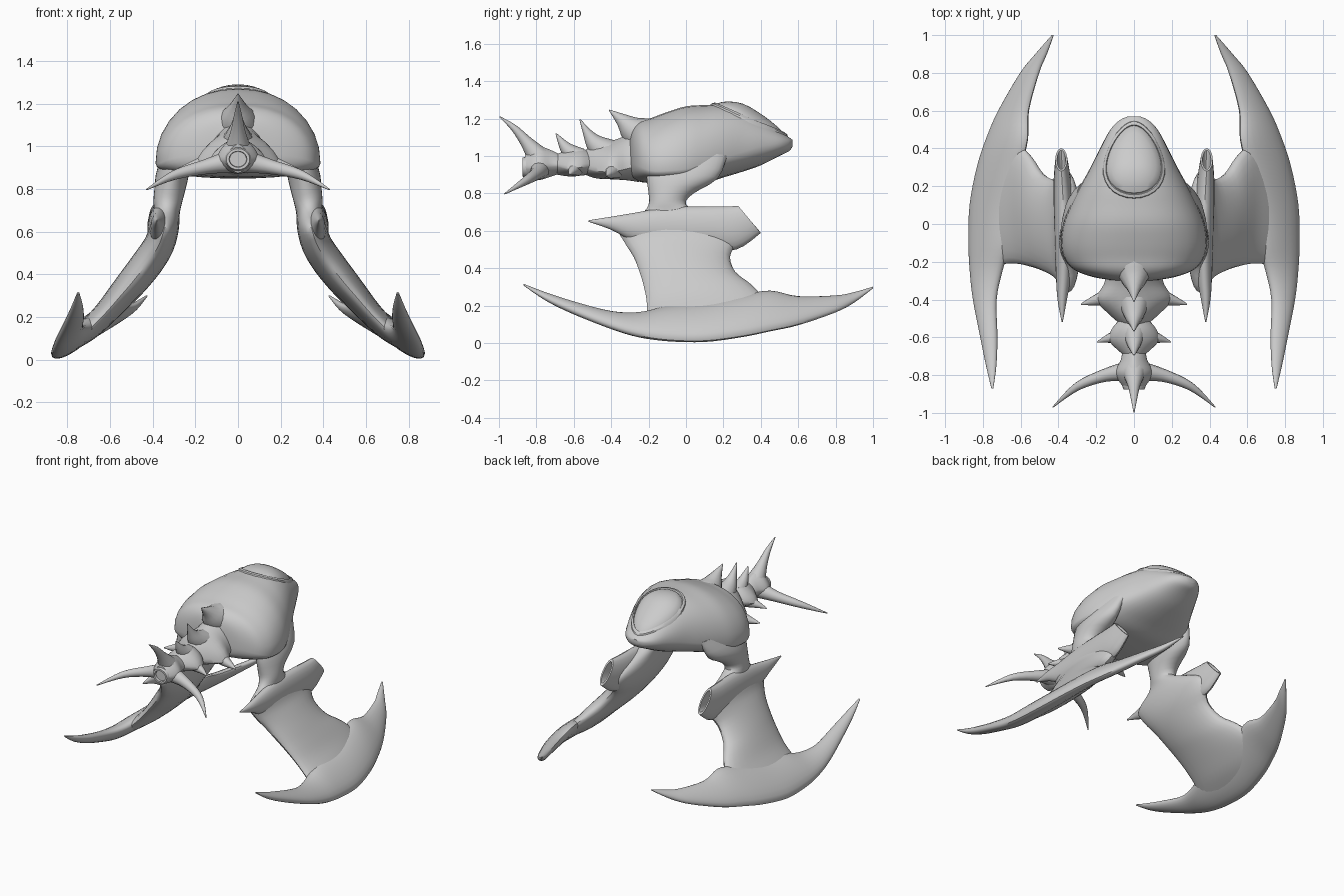
import bpy, bmesh
from math import sin, cos, pi
from mathutils import Vector


def catmull(rows, n=4):
    """Smoothly interpolate rows of numbers."""
    out = []
    for i in range(len(rows) - 1):
        a, b, c, d = rows[max(i - 1, 0)], rows[i], rows[i + 1], rows[min(i + 2, len(rows) - 1)]
        for k in range(n):
            t = k / n
            out.append(tuple(q + .5 * t * (r - p + t * (2 * p - 5 * q + 4 * r - s + t * (3 * (q - r) + s - p)))
                             for p, q, r, s in zip(a, b, c, d)))
    return out + [tuple(rows[-1])]


def loft(name, rings, mirror=False, angle=40):
    """Skin a list of closed rings and cap both ends."""
    bm = bmesh.new()
    vs = [[bm.verts.new(p) for p in r] for r in rings]
    n = len(vs[0])
    for a, b in zip(vs, vs[1:]):
        for i in range(n):
            j = (i + 1) % n
            bm.faces.new((a[i], a[j], b[j], b[i]))
    bm.faces.new(vs[0][::-1])
    bm.faces.new(vs[-1])
    bmesh.ops.recalc_face_normals(bm, faces=bm.faces)
    me = bpy.data.meshes.new(name)
    bm.to_mesh(me)
    bm.free()
    ob = bpy.data.objects.new(name, me)
    bpy.context.collection.objects.link(ob)
    bpy.ops.object.select_all(action='DESELECT')
    ob.select_set(True)
    bpy.context.view_layer.objects.active = ob
    bpy.ops.object.shade_smooth_by_angle(angle=angle * pi / 180)
    if mirror:
        ob.modifiers.new("mirror", 'MIRROR')
    return ob


def angles(n):
    return [2 * pi * i / n for i in range(n)]


def spow(v, e):
    return (1 if v >= 0 else -1) * abs(v) ** e


def hull_ring(row, p, n=32):
    """Cross-section: half width, widest height, bottom, top."""
    y, w, zm, zb, zt = row
    return [(w * spow(cos(a), 2 / p), y,
             zm + (zt - zm if sin(a) > 0 else zm - zb) * spow(sin(a), 2 / p)) for a in angles(n)]


def spike(name, pts, mirror=False):
    """Tapering curved spike through (x, y, z, radius)."""
    rows = catmull(pts)
    rings = []
    for i, r in enumerate(rows):
        t = Vector(rows[min(i + 1, len(rows) - 1)][:3]) - Vector(rows[max(i - 1, 0)][:3])
        side = t.cross(Vector((0.2, 0, 1) if mirror else (1, 0, 0))).normalized()
        up = t.cross(side).normalized()
        c = Vector(r[:3])
        rings.append([c + max(r[3], .002) * (side * cos(a) + up * sin(a)) for a in angles(12)])
    return loft(name, rings, mirror)


# Main hull
hull = catmull([
    (-.30, .10, .98, .90, 1.10), (-.28, .22, .96, .88, 1.15), (-.24, .32, .94, .86, 1.185),
    (-.18, .37, .92, .855, 1.205), (-.10, .387, .92, .85, 1.235), (0, .375, .93, .85, 1.265),
    (.10, .335, .96, .855, 1.272), (.20, .285, .99, .885, 1.275), (.30, .23, 1.02, .915, 1.26),
    (.40, .18, 1.05, .95, 1.205), (.50, .125, 1.065, 1.0, 1.135), (.55, .075, 1.07, 1.025, 1.10),
    (.57, .03, 1.07, 1.05, 1.085)])
loft("hull", [hull_ring(r, 2.2) for r in hull])


def hull_top(x, y):
    for a, b in zip(hull, hull[1:]):
        if a[0] <= y <= b[0]:
            t = (y - a[0]) / (b[0] - a[0])
            _, w, zm, _, zt = [p + t * (q - p) for p, q in zip(a, b)]
            return zm + (zt - zm) * max(0, 1 - (abs(x) / w) ** 2.2) ** (1 / 2.2)
    return 1.1


# Canopy with raised rim and groove
rings = []
for s, lift in [(1.16, -.012), (1.12, .008), (1.03, .010), (1.0, -.002), (.96, .006),
                (.8, .014), (.6, .018), (.4, .02), (.2, .021), (.02, .021)]:
    ring = []
    for a in angles(32):
        x, y = s * .14 * cos(a) * (1 - .28 * sin(a)), .34 + s * .18 * sin(a)
        ring.append((x, y, hull_top(x, y) + lift))
    rings.append(ring)
loft("canopy", rings, angle=30)

# Leg and wing plate: centre x, z, rear y, front y, half thickness
plate = catmull([
    (.27, 1.0, -.21, .22, .05), (.305, .88, -.21, .17, .075), (.32, .80, -.20, .04, .072),
    (.33, .74, -.20, .0, .067), (.335, .69, -.24, .10, .062), (.345, .62, -.36, .26, .068),
    (.37, .54, -.33, .27, .072), (.42, .46, -.28, .235, .075), (.49, .37, -.245, .27, .072),
    (.55, .30, -.225, .36, .065), (.62, .22, -.21, .42, .056), (.70, .14, -.215, .36, .05),
    (.77, .08, -.26, .28, .035)], 3)
rings = []
for i, (x, z, yr, yf, t) in enumerate(plate):
    a, b = plate[max(i - 1, 0)], plate[min(i + 1, len(plate) - 1)]
    d = Vector((b[0] - a[0], b[1] - a[1])).normalized()
    rings.append([(x - d.y * t * sin(k), (yr + yf) / 2 + (yf - yr) / 2 * cos(k), z + d.x * t * sin(k))
                  for k in angles(28)])
loft("wing_plate", rings, True)

# Crescent blade: y, outer x z, inner x z, half thickness
blade = catmull([
    (-.87, .755, .31, .745, .315, .004), (-.75, .782, .235, .73, .262, .02),
    (-.6, .812, .165, .725, .21, .03), (-.4, .85, .085, .73, .16, .036),
    (-.25, .866, .04, .70, .155, .044), (-.1, .872, .017, .66, .19, .05),
    (.1, .866, .012, .64, .21, .05), (.3, .828, .037, .60, .25, .048),
    (.45, .78, .067, .565, .275, .044), (.6, .715, .10, .56, .245, .038),
    (.8, .60, .168, .505, .25, .027), (.9, .52, .22, .463, .268, .019),
    (1.0, .435, .294, .425, .3, .004)])
rings = []
for y, ox, oz, ix, iz, t in blade:
    o, e = Vector((ox, oz)), Vector((ix, iz))
    c, h = (o + e) / 2, (e - o) / 2
    p = Vector((-h.y, h.x)).normalized() * t
    rings.append([(c.x + h.x * cos(k) + p.x * sin(k), y, c.y + h.y * cos(k) + p.y * sin(k))
                  for k in angles(20)])
loft("crescent_blade", rings, True)

# Intake pod with rear spike: y, x, z, half width, half height, slant
pod = catmull([
    (-.52, .38, .652, .003, .004, 0), (-.40, .38, .64, .025, .035, 0), (-.28, .373, .62, .04, .075, 0),
    (-.1, .37, .615, .05, .11, 0), (.1, .375, .615, .05, .115, .0), (.24, .38, .615, .045, .115, .03),
    (.34, .385, .66, .032, .072, .06)])
pod += [(.34, .385, .66, .022, .058, .05), (.24, .38, .64, .018, .05, .05)]
loft("intake_pod", [[(x + w * cos(a), y - s * sin(a), z + h * sin(a)) for a in angles(20)]
                    for y, x, z, w, h, s in pod], True)

# Tail segments
segments = {
    "tail_front": [(-.25, .14, .95, .86, 1.15), (-.32, .16, .93, .87, 1.11), (-.40, .20, .915, .875, 1.08),
                   (-.48, .13, .92, .88, 1.065), (-.54, .06, .94, .90, 1.03)],
    "tail_middle": [(-.51, .08, .95, .90, 1.02), (-.56, .12, .94, .895, 1.04), (-.62, .13, .93, .89, 1.035),
                    (-.69, .06, .95, .90, 1.01)],
    "tail_rear": [(-.66, .06, .95, .91, 1.0), (-.72, .07, .95, .89, 1.03), (-.79, .10, .94, .87, 1.05),
                  (-.86, .06, .94, .875, 1.01)]}
for name, rows in segments.items():
    loft(name, [hull_ring(r, 1.5, 24) for r in catmull(rows)])

# Exhaust nozzle
loft("nozzle", [[(r * cos(a), y, .94 + r * .9 * sin(a)) for a in angles(20)]
                for y, r in [(-.80, .06), (-.86, .062), (-.875, .055), (-.875, .042), (-.82, .034)]])

# Dorsal spikes
spike("hull_crest", [(0, -.17, 1.08, .12), (0, -.27, 1.13, .085), (0, -.34, 1.19, .038), (0, -.41, 1.245, .003)])
spike("front_crest", [(0, -.40, 1.0, .09), (0, -.48, 1.06, .055), (0, -.525, 1.12, .026), (0, -.567, 1.195, .003)])
spike("middle_crest", [(0, -.58, .99, .06), (0, -.64, 1.04, .035), (0, -.695, 1.12, .003)])
spike("rear_crest", [(0, -.77, .97, .07), (0, -.85, 1.07, .035), (0, -.92, 1.15, .018), (0, -.997, 1.21, .003)])

# Side spikes and tail horns
spike("front_side_spike", [(.08, -.37, .935, .055), (.19, -.40, .91, .032), (.28, -.425, .895, .004)], True)
spike("middle_side_spike", [(.06, -.59, .935, .045), (.13, -.605, .92, .025), (.195, -.625, .9, .003)], True)
spike("tail_horn", [(.03, -.78, .93, .055), (.15, -.80, .905, .035), (.30, -.86, .865, .022),
                    (.43, -.97, .797, .003)], True)
